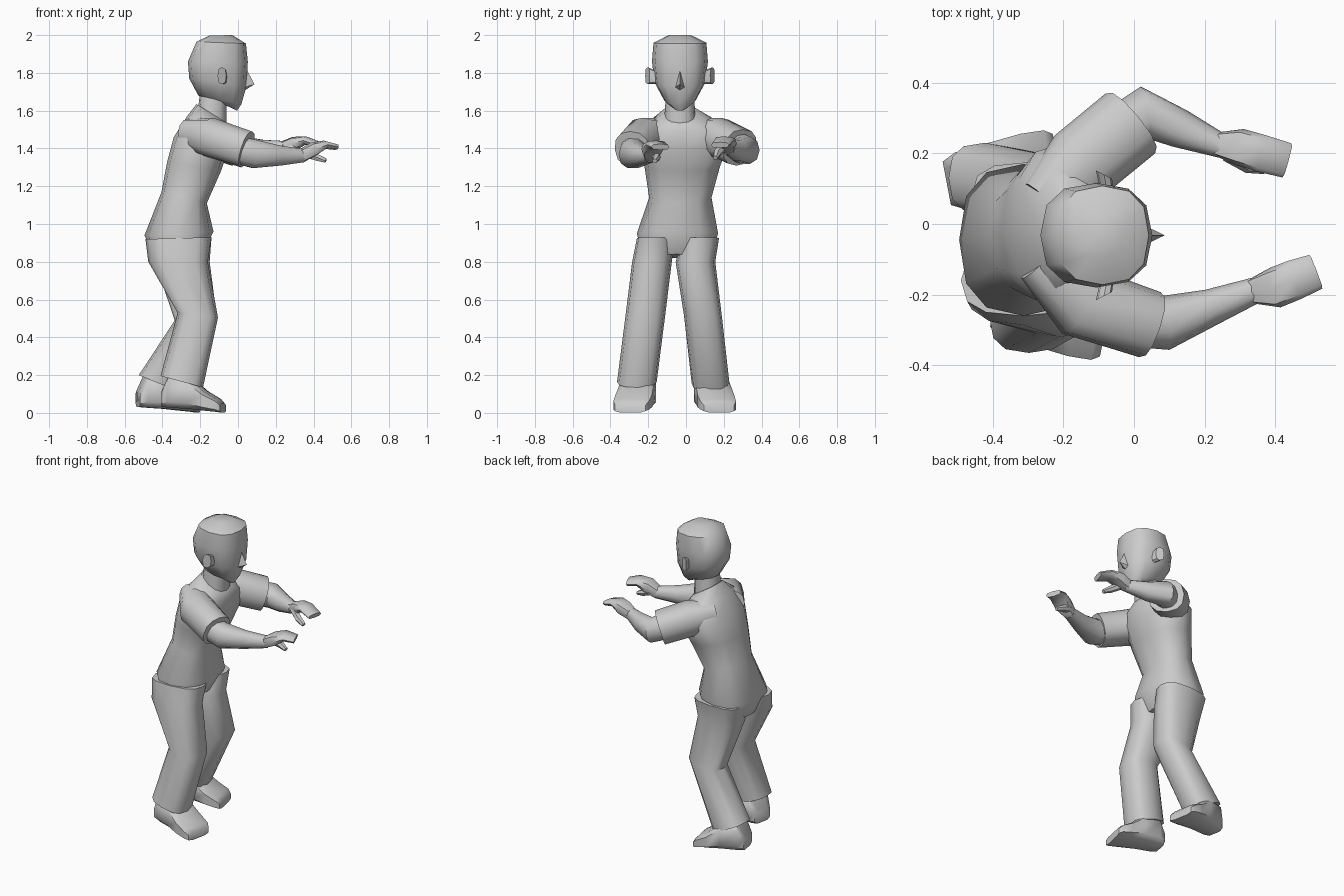
import bpy, bmesh, math
from mathutils import Vector

V = Vector


def finish(name, bm, angle=48):
    bmesh.ops.recalc_face_normals(bm, faces=bm.faces)
    me = bpy.data.meshes.new(name)
    bm.to_mesh(me)
    bm.free()
    ob = bpy.data.objects.new(name, me)
    bpy.context.collection.objects.link(ob)
    bpy.ops.object.select_all(action='DESELECT')
    ob.select_set(True)
    bpy.context.view_layer.objects.active = ob
    bpy.ops.object.shade_smooth_by_angle(angle=math.radians(angle))
    return ob


def loft(name, rings, n=12, p=0.85, offset=0.0):
    """Skin a row of rings (centre, half-axis u, half-axis v), capped."""
    bm = bmesh.new()
    rows = []
    for c, u, v in rings:
        row = []
        for i in range(n):
            a = 2 * math.pi * i / n + offset
            ca, sa = math.cos(a), math.sin(a)
            ca = math.copysign(abs(ca) ** p, ca) if abs(ca) > 1e-6 else 0
            sa = math.copysign(abs(sa) ** p, sa) if abs(sa) > 1e-6 else 0
            row.append(bm.verts.new(c + u * ca + v * sa))
        rows.append(row)
    for r, s in zip(rows, rows[1:]):
        for i in range(n):
            j = (i + 1) % n
            bm.faces.new((r[i], r[j], s[j], s[i]))
    bm.faces.new(rows[0])
    bm.faces.new(rows[-1])
    return finish(name, bm)


def upright(name, rows, **kw):
    """Rows: back x, back z, front x, front z, centre y, half width."""
    loft(name, [(V(((a + c) / 2, y, (b + d) / 2)), V(((c - a) / 2, 0, (d - b) / 2)),
                 V((0, w, 0))) for a, b, c, d, y, w in rows], **kw)


def limb(name, rows, **kw):
    """Rows: centre x y z, half width, half height, square to the path."""
    pts = [V(r[:3]) for r in rows]
    rings = []
    for i, r in enumerate(rows):
        d = (pts[min(i + 1, len(pts) - 1)] - pts[max(i - 1, 0)]).normalized()
        side = d.cross(V((0, 0, 1))).normalized()
        rings.append((pts[i], side * r[3], side.cross(d) * r[4]))
    loft(name, rings, **kw)


# Head and neck
HY = -0.032
upright("head", [(-.10, 1.645, -.005, 1.60, HY, .035), (-.21, 1.68, .018, 1.635, HY, .085),
                 (-.258, 1.77, .045, 1.73, HY, .135), (-.265, 1.86, .052, 1.86, HY, .148),
                 (-.22, 1.965, .042, 1.955, HY, .14), (-.15, 1.998, -.03, 2.0, HY, .06)], p=.8)
upright("neck", [(-.22, 1.55, -.06, 1.48, HY, .085), (-.20, 1.70, -.06, 1.66, HY, .075)])

# Nose wedge
bm = bmesh.new()
pts = [(.04, HY, 1.83), (.087, HY, 1.74), (.025, HY - .03, 1.72),
       (.025, HY + .03, 1.72), (.025, HY, 1.70)]
vs = [bm.verts.new(q) for q in pts]
for f in ((0, 1, 2), (0, 3, 1), (1, 4, 2), (1, 3, 4), (0, 2, 4), (0, 4, 3)):
    bm.faces.new([vs[k] for k in f])
finish("nose", bm, 30)

# Ears
for s, nm in ((1, "left"), (-1, "right")):
    loft(nm + "_ear", [(V((-.075, HY + s * .12, 1.775)), V((.018, 0, 0)), V((0, 0, .035))),
                       (V((-.085, HY + s * .172, 1.785)), V((.023, s * -.012, 0)), V((0, 0, .045)))],
         n=8, p=.7)

# Torso
upright("torso", [(-.44, .82, -.19, .84, -.05, .18), (-.495, .94, -.13, .96, -.045, .215),
                  (-.405, 1.17, -.165, 1.11, -.03, .165), (-.375, 1.33, -.09, 1.28, -.02, .20),
                  (-.34, 1.46, -.05, 1.40, -.005, .235), (-.27, 1.57, -.045, 1.49, -.015, .19),
                  (-.22, 1.635, -.06, 1.535, -.03, .09)], p=.8)

# Trouser legs
upright("right_leg", [(-.49, .92, -.14, .93, -.16, .10), (-.475, .80, -.16, .80, -.18, .105),
                      (-.32, .53, -.106, .505, -.215, .105), (-.41, .195, -.185, .135, -.26, .105)], p=.75)
upright("left_leg", [(-.46, .92, -.14, .93, .08, .095), (-.44, .80, -.15, .80, .05, .105),
                     (-.335, .49, -.115, .53, .09, .10), (-.525, .20, -.32, .115, .13, .10)], p=.75)

# Shoes: heel-to-toe sections of (length fraction, half width, bottom, top)
SHOE = [(0, .065, .03, .12), (.12, .085, .025, .20), (.45, .095, .018, .19),
        (.72, .103, .01, .115), (.93, .10, .004, .075), (1, .085, .0, .05)]
for nm, heel, toe in (("right_shoe", V((-.395, -.23, 0)), V((-.08, -.295, 0))),
                      ("left_shoe", V((-.53, .115, 0)), V((-.215, .175, 0)))):
    d = (toe - heel).normalized()
    side = d.cross(V((0, 0, 1)))
    loft(nm, [(heel.lerp(toe, t) + V((0, 0, (b + h) / 2)), side * w, V((0, 0, (h - b) / 2)))
              for t, w, b, h in SHOE], n=8, p=.5, offset=math.pi / 8)

# Sleeves
limb("right_sleeve", [(-.26, -.10, 1.48, .08, .08), (-.15, -.22, 1.46, .105, .105),
                      (.045, -.285, 1.395, .097, .10)])
limb("left_sleeve", [(-.25, .06, 1.48, .08, .08), (-.15, .17, 1.46, .11, .105),
                     (-.01, .285, 1.405, .11, .10)])

# Bare arms
limb("right_arm", [(-.04, -.27, 1.40, .075, .075), (.09, -.28, 1.37, .077, .078),
                   (.22, -.235, 1.362, .052, .055), (.35, -.185, 1.362, .036, .036)], n=10)
limb("left_arm", [(-.07, .24, 1.42, .075, .075), (.03, .315, 1.39, .075, .075),
                  (.13, .27, 1.39, .055, .058), (.25, .22, 1.405, .034, .036)], n=10)

# Mitten hands and thumbs
limb("right_hand", [(.335, -.19, 1.36, .036, .035), (.40, -.18, 1.397, .058, .037),
                    (.455, -.158, 1.42, .057, .022), (.515, -.135, 1.408, .051, .016)], n=8, p=.7)
limb("left_hand", [(.235, .226, 1.402, .034, .035), (.30, .218, 1.427, .052, .036),
                   (.36, .20, 1.442, .053, .022), (.433, .18, 1.418, .05, .016)], n=8, p=.7)
limb("right_thumb", [(.36, -.165, 1.375, .024, .024), (.42, -.155, 1.352, .022, .02),
                     (.465, -.165, 1.335, .014, .012)], n=6)
limb("left_thumb", [(.265, .20, 1.41, .024, .024), (.325, .165, 1.375, .022, .02),
                    (.37, .155, 1.35, .014, .012)], n=6)
